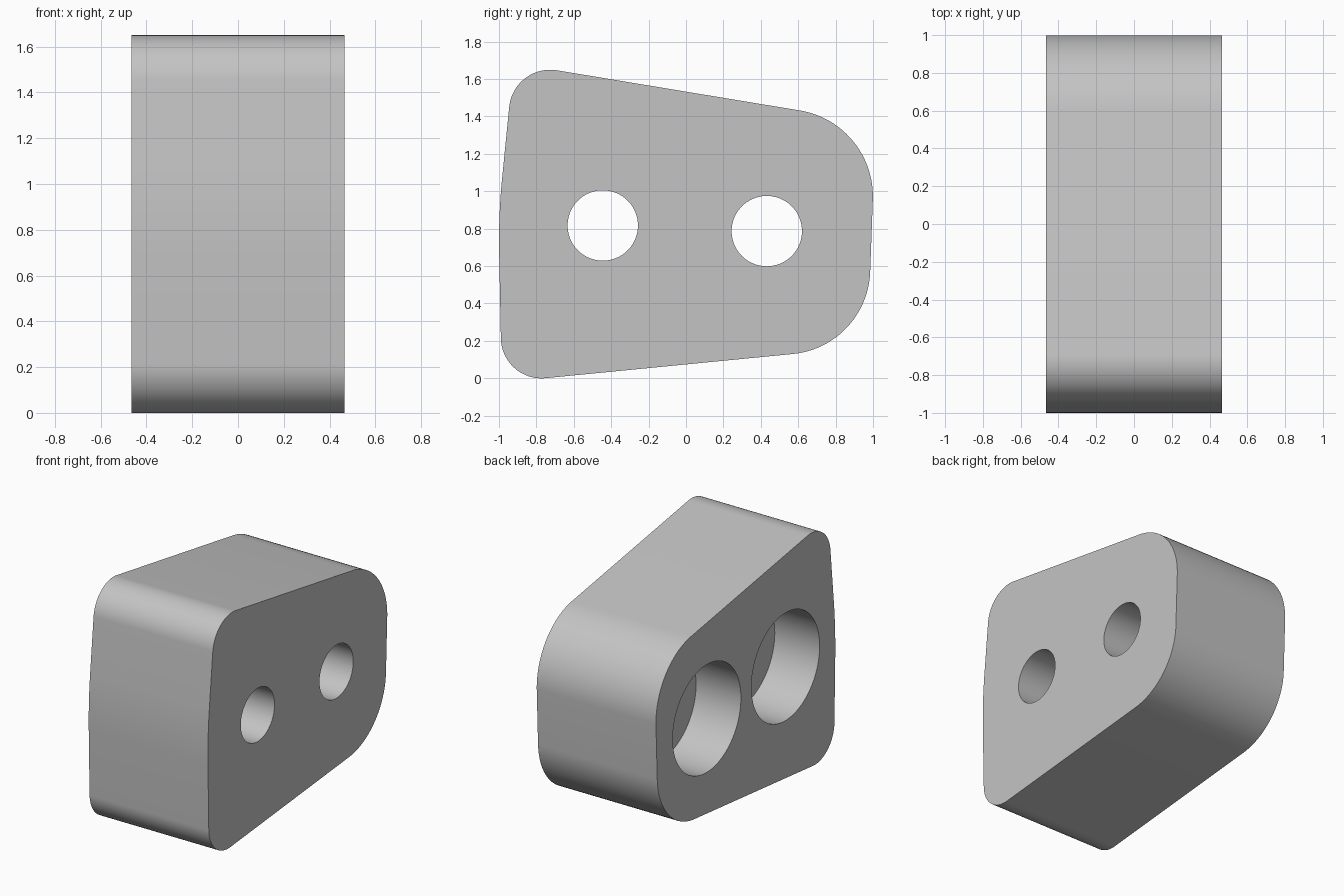
import bpy
import bmesh
import math
from mathutils import Vector, Matrix

default = bpy.data.objects.get("Cube")
if default:
    bpy.data.objects.remove(default, do_unlink=True)

HALF_WIDTH = 0.465
HOLES = [(-0.445, 0.817), (0.432, 0.787)]   # y, z of each hole
HOLE_RADIUS, BORE_RADIUS, BORE_DEPTH = 0.188, 0.38, 0.35

# Side profile corners: y, z, tangent length of the rounding
CORNERS = [
    (-0.985, -0.022, 0.235),
    (0.970, 0.169, 0.40),
    (1.014, 1.365, 0.41),
    (-0.922, 1.685, 0.235),
    (-1.003, 0.870, 0.20),
]

grey = bpy.data.materials.new("plain grey")
grey.use_nodes = True
COLOUR = (0.55, 0.55, 0.55, 1)
grey.diffuse_color = COLOUR
grey.node_tree.nodes["Principled BSDF"].inputs["Base Color"].default_value = COLOUR


def rounded_profile(corners, steps=24):
    """Replace each corner with a circular arc tangent to both sides."""
    points = []
    for i, (y, z, tangent) in enumerate(corners):
        corner = Vector((y, z))
        before = (Vector(corners[i - 1][:2]) - corner).normalized()
        after = (Vector(corners[(i + 1) % len(corners)][:2]) - corner).normalized()
        half = before.angle(after) / 2
        centre = corner + (before + after).normalized() * tangent / math.cos(half)
        start = corner + before * tangent - centre
        sweep = math.pi - 2 * half
        for k in range(steps + 1):
            points.append(centre + Matrix.Rotation(sweep * k / steps, 2) @ start)
    return points


def make_object(name, bm):
    bmesh.ops.recalc_face_normals(bm, faces=bm.faces)
    mesh = bpy.data.meshes.new(name)
    bm.to_mesh(mesh)
    bm.free()
    mesh.materials.append(grey)
    obj = bpy.data.objects.new(name, mesh)
    bpy.context.collection.objects.link(obj)
    return obj


def cut_cylinder(target, radius, x_from, x_to, y, z):
    """Cut a round hole along x."""
    bm = bmesh.new()
    place = Matrix.Translation(((x_from + x_to) / 2, y, z)) @ Matrix.Rotation(math.pi / 2, 4, "Y")
    bmesh.ops.create_cone(bm, cap_ends=True, segments=96, radius1=radius,
                          radius2=radius, depth=x_to - x_from, matrix=place)
    cutter = make_object("hole_cutter", bm)
    cutter.hide_render = True
    mod = target.modifiers.new("hole", "BOOLEAN")
    mod.operation = "DIFFERENCE"
    mod.solver = "EXACT"
    mod.object = cutter
    bpy.context.view_layer.objects.active = target
    bpy.ops.object.modifier_apply(modifier=mod.name)
    bpy.data.objects.remove(cutter, do_unlink=True)


# Block: profile extruded across the width
bm = bmesh.new()
face = bm.faces.new([bm.verts.new((-HALF_WIDTH, p.x, p.y)) for p in rounded_profile(CORNERS)])
extruded = bmesh.ops.extrude_face_region(bm, geom=[face], use_keep_orig=True)["geom"]
bmesh.ops.translate(bm, vec=(2 * HALF_WIDTH, 0, 0),
                    verts=[v for v in extruded if isinstance(v, bmesh.types.BMVert)])
block = make_object("block", bm)

# Through holes, with wide counterbores on the right side
for y, z in HOLES:
    cut_cylinder(block, HOLE_RADIUS, -1, 1, y, z)
    cut_cylinder(block, BORE_RADIUS, -1, -HALF_WIDTH + BORE_DEPTH, y, z)

bpy.ops.object.select_all(action="DESELECT")
block.select_set(True)
bpy.context.view_layer.objects.active = block
bpy.ops.object.shade_smooth_by_angle(angle=math.radians(30))
